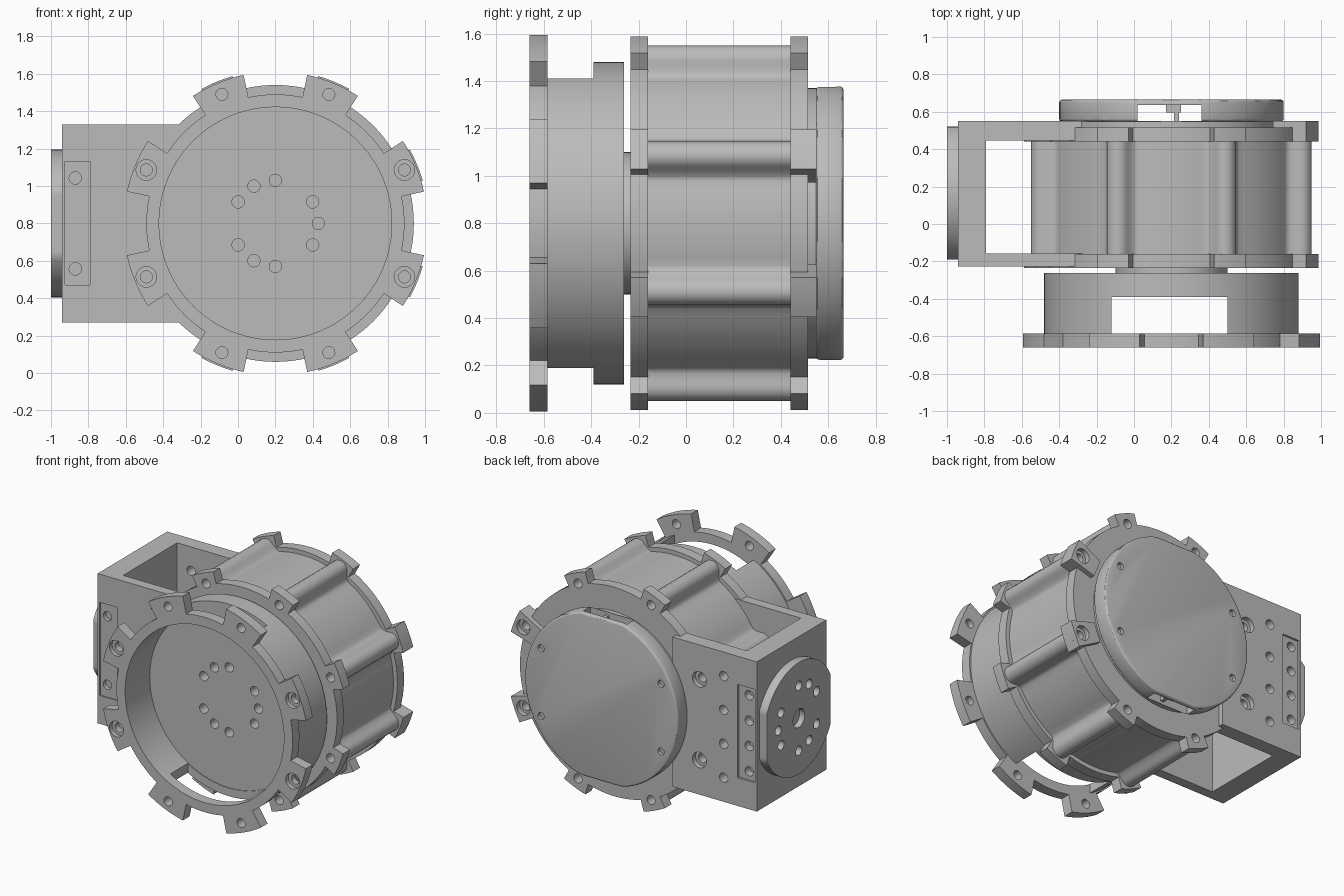
import bpy, bmesh
from math import sin, cos, asin, sqrt, radians, pi

if "Cube" in bpy.data.objects:
    bpy.data.objects.remove(bpy.data.objects["Cube"])

# One plain grey for the whole machined assembly
grey = bpy.data.materials.new("machined grey")
grey.use_nodes = True
grey.diffuse_color = (0.5, 0.5, 0.5, 1)
grey.node_tree.nodes["Principled BSDF"].inputs["Base Color"].default_value = (0.5, 0.5, 0.5, 1)

CX, CZ = 0.2, 0.8          # main axis, running along y
HOLE_R = 0.747             # bolt circle of the lugs
LUGS = [22.5 + 45 * k for k in range(8)]
SIDE = [a for a in LUGS if abs(cos(radians(a))) > 0.7]
AXES = {"x": lambda u, v, w: (w, u, v),
        "y": lambda u, v, w: (u, w, v),
        "z": lambda u, v, w: (u, v, w)}


def polar(r, deg, cu=CX, cv=CZ):
    return cu + r * cos(radians(deg)), cv + r * sin(radians(deg))


def circle(r, cu=CX, cv=CZ, n=96):
    return [polar(r, 360 * i / n, cu, cv) for i in range(n)]


def rect(u0, u1, v0, v1):
    return [(u0, v0), (u1, v0), (u1, v1), (u0, v1)]


def prisms(name, loops, lo, hi, axis="y"):
    """Extrude each closed loop from lo to hi along the axis, as one object."""
    bm = bmesh.new()
    for pts in loops:
        a = [bm.verts.new(AXES[axis](u, v, lo)) for u, v in pts]
        b = [bm.verts.new(AXES[axis](u, v, hi)) for u, v in pts]
        bm.faces.new(a)
        bm.faces.new(b)
        for i in range(len(pts)):
            j = (i + 1) % len(pts)
            bm.faces.new((a[i], a[j], b[j], b[i]))
    bmesh.ops.recalc_face_normals(bm, faces=bm.faces)
    mesh = bpy.data.meshes.new(name)
    bm.to_mesh(mesh)
    bm.free()
    mesh.materials.append(grey)
    ob = bpy.data.objects.new(name, mesh)
    bpy.context.collection.objects.link(ob)
    return ob


def apply(ob, mod):
    bpy.context.view_layer.objects.active = ob
    bpy.ops.object.modifier_apply(modifier=mod.name)


def cut(ob, loops, lo, hi, axis="y"):
    tool = prisms("cutter", loops, lo, hi, axis)
    tool.hide_render = True
    mod = ob.modifiers.new("cut", "BOOLEAN")
    mod.operation, mod.solver, mod.object = "DIFFERENCE", "EXACT", tool
    apply(ob, mod)
    bpy.data.objects.remove(tool)


def lug_profile(outer, valley, half):
    pts = []
    for a in LUGS:
        pts += [polar(outer, a - half + half * k / 4) for k in range(9)]
        lo, hi = a + half, a + 45 - half
        pts += [polar(valley, lo + (hi - lo) * k / 10) for k in range(11)]
    return pts


def rib_radius(d):
    """Housing radius at d degrees from a rib: round rib, fillet, then barrel."""
    rib, barrel, edge, foot = 0.06, 0.71, 4.3, 8.0
    t = radians(min(d, edge))
    top = HOLE_R * cos(t) + sqrt(rib ** 2 - (HOLE_R * sin(t)) ** 2)
    if d <= edge:
        return top
    f = min(1, (d - edge) / (foot - edge))
    return barrel + (top - barrel) * (1 - f) ** 2


def holes(r, angles, circle_r=HOLE_R, cu=CX, cv=CZ):
    return [circle(r, *polar(circle_r, a, cu, cv), 20) for a in angles]


# Ribbed housing
steps = [0, 1, 2, 3, 3.8, 4.3, 4.9, 5.5, 6.2, 7, 8, 11, 14, 17, 20]
offsets = [-s for s in steps[:0:-1]] + steps
prisms("housing", [[polar(rib_radius(abs(d)), a + d) for a in LUGS for d in offsets]], -0.16, 0.445)

# Lugged end plates of the housing
for name, lo, hi in (("front_plate", -0.235, -0.16), ("back_plate", 0.44, 0.515)):
    plate = prisms(name, [lug_profile(0.82, 0.74, 6.3)], lo, hi)
    cut(plate, holes(0.032, LUGS), lo - 0.02, hi + 0.02)

# Thicker lug pads on the free side of the back plate
pads = prisms("lug_pads", [[polar(0.82, a - 6.3 + 2.1 * k) for k in range(7)] +
                           [polar(0.62, a + 6.3), polar(0.62, a - 6.3)]
                           for a in SIDE if cos(radians(a)) > 0], 0.513, 0.55)
cut(pads, holes(0.052, SIDE), 0.5, 0.6)

# Thin coupling between the cup and the housing
prisms("coupling", [circle(0.3)], -0.27, -0.23)

# Front cup with openings above and below
cup = prisms("front_cup", [circle(0.68)], -0.586, -0.262)
cut(cup, [circle(0.622)], -0.7, -0.385)
cut(cup, [rect(-0.12, 0.5, -0.587, -0.39)], -0.2, 1.8, "z")
bolts = [30 + 60 * k for k in range(6)] + [0, 120, 240]
cut(cup, holes(0.033, bolts, 0.23), -0.45, -0.3)

# Front lugged ring
ring = prisms("front_ring", [lug_profile(0.812, 0.69, 10.4)], -0.66, -0.585)
cut(ring, [circle(0.622)], -0.7, -0.5)
cut(ring, holes(0.032, LUGS), -0.7, -0.5)
cut(ring, holes(0.055, SIDE), -0.7, -0.63)

# U-shaped side bracket
outline = [(-0.94, -0.228), (-0.2, -0.228), (-0.2, -0.157), (-0.79, -0.157),
           (-0.79, 0.447), (-0.28, 0.447), (-0.28, 0.55), (-0.94, 0.55)]
bracket = prisms("side_bracket", [outline], 0.27, 1.33, "z")
left_lugs = [a for a in SIDE if cos(radians(a)) < 0]
cut(bracket, holes(0.055, left_lugs), 0.5, 0.6)
cut(bracket, holes(0.032, left_lugs), 0.4, 0.52)
cut(bracket, holes(0.032, left_lugs), -0.3, -0.1)
for lo, hi in ((-0.3, -0.218), (0.535, 0.6)):
    cut(bracket, [rect(-0.925, -0.79, 0.47, 1.13)], lo, hi)
cut(bracket, [circle(0.033, -0.68, CZ + s * z, 20) for s in (-1, 1) for z in (0.12, 0.36)], 0.4, 0.6)
cut(bracket, [circle(0.033, -0.87, CZ + s * z, 20) for s in (-1, 1) for z in (0.09, 0.27)], 0.48, 0.6)
cut(bracket, [circle(0.033, -0.87, CZ + s * 0.243, 20) for s in (-1, 1)], -0.3, -0.19)

# Output disc on the bracket end, flattened on two sides
MY = 0.165
disc = prisms("output_disc", [[(max(MY - 0.355, min(MY + 0.355, u)), v)
                               for u, v in circle(0.395, MY, CZ)]], -1.0, -0.935, "x")
cut(disc, holes(0.033, bolts, 0.23, MY, CZ) + [circle(0.065, MY, CZ, 32)], -1.1, -0.96, "x")

# Raised seat and rounded back cap with flats at top and bottom
prisms("cap_seat", [circle(0.57)], 0.51, 0.55)
cap = prisms("back_cap", [[(u, max(CZ - 0.577, min(CZ + 0.577, v)))
                           for u, v in circle(0.6)]], 0.548, 0.665)
bev = cap.modifiers.new("round", "BEVEL")
bev.width, bev.segments, bev.limit_method, bev.angle_limit = 0.015, 3, "ANGLE", radians(60)
apply(cap, bev)
cut(cap, [rect(0.02, 0.36, 0.552, 0.635)], 0.0, 1.6, "z")
cut(cap, [circle(0.025, CX + sx * 0.47, CZ + sz * 0.24, 20)
          for sx in (-1, 1) for sz in (-1, 1)], 0.64, 0.7)

# Small connectors inside the cap slots
for name, z in (("upper_connector", 1.29), ("lower_connector", 0.25)):
    prisms(name, [rect(0.17, 0.25, 0.595, 0.64), rect(0.215, 0.24, 0.545, 0.6)], z, z + 0.06, "z")

# Smooth curved walls, keep machined edges crisp
bpy.ops.object.select_all(action="DESELECT")
for ob in bpy.context.collection.objects:
    if ob.type == "MESH" and grey.name in ob.data.materials:
        ob.select_set(True)
        bpy.context.view_layer.objects.active = ob
bpy.ops.object.shade_smooth_by_angle(angle=radians(30))
